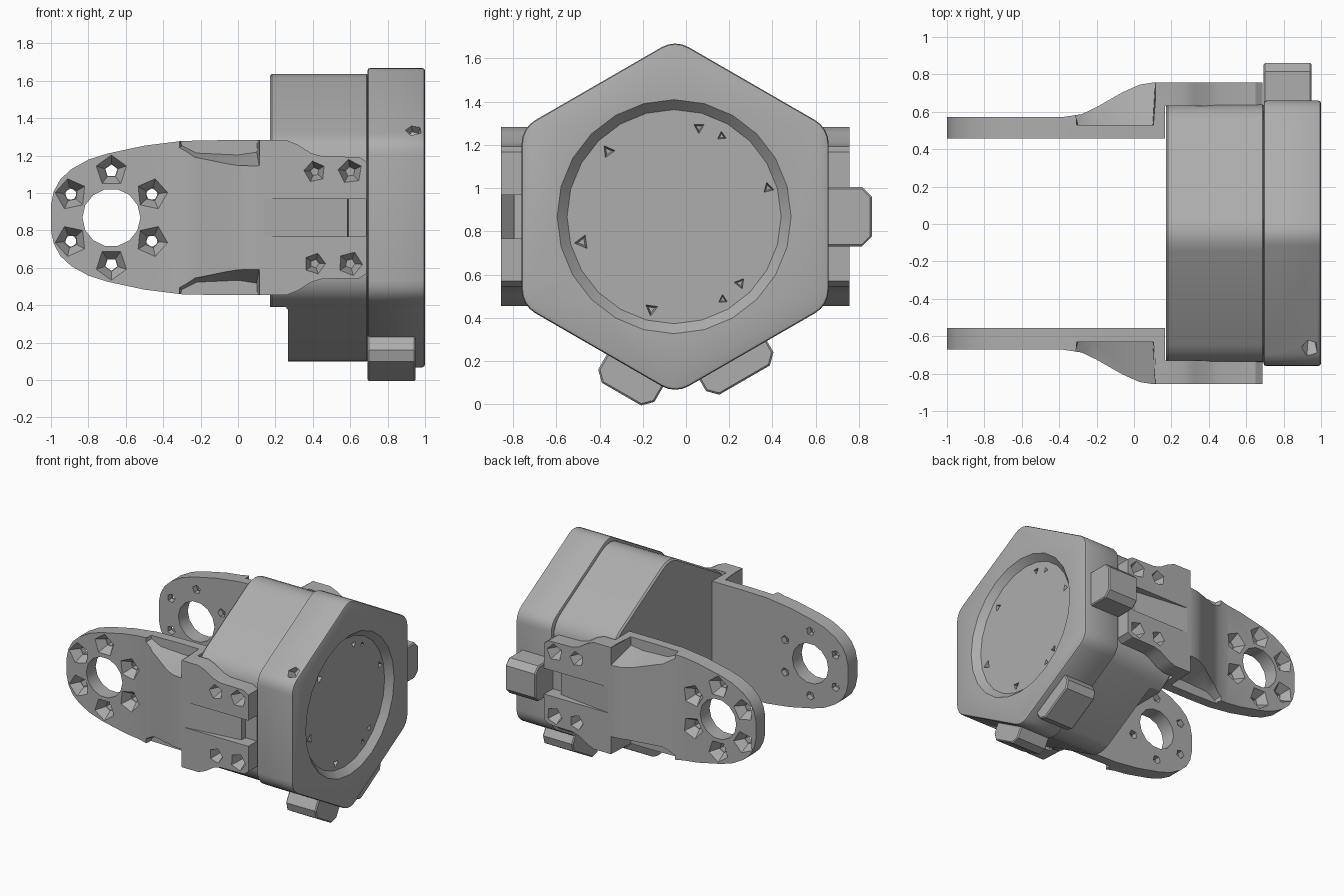
import bpy, bmesh, math
from mathutils import Vector, Matrix

if "Cube" in bpy.data.objects:
    bpy.data.objects.remove(bpy.data.objects["Cube"])

CY, CZ = -0.05, 0.868          # axis of the housing
grey = bpy.data.materials.new("grey_plastic")
grey.diffuse_color = (0.42, 0.42, 0.42, 1)
grey.use_nodes = True
grey.node_tree.nodes["Principled BSDF"].inputs["Base Color"].default_value = grey.diffuse_color


def prism(name, base, offset, top=None):
    """Solid from a closed outline swept by offset, optionally to a different end outline."""
    bm = bmesh.new()
    a = [bm.verts.new(Vector(p)) for p in base]
    b = [bm.verts.new(Vector(p) + Vector(offset)) for p in (top or base)]
    n = len(a)
    bm.faces.new(a)
    bm.faces.new(b[::-1])
    for i in range(n):
        bm.faces.new((a[i], b[i], b[(i + 1) % n], a[(i + 1) % n]))
    bmesh.ops.recalc_face_normals(bm, faces=bm.faces)
    me = bpy.data.meshes.new(name)
    bm.to_mesh(me)
    bm.free()
    me.materials.append(grey)
    ob = bpy.data.objects.new(name, me)
    bpy.context.collection.objects.link(ob)
    return ob


def apply_mods(ob):
    bpy.context.view_layer.update()
    dg = bpy.context.evaluated_depsgraph_get()
    me = bpy.data.meshes.new_from_object(ob.evaluated_get(dg))
    ob.modifiers.clear()
    ob.data = me


def boolean(ob, cutter, op='DIFFERENCE'):
    m = ob.modifiers.new("bool", 'BOOLEAN')
    m.operation, m.object, m.solver = op, cutter, 'EXACT'
    apply_mods(ob)
    bpy.data.objects.remove(cutter)


def bevel(ob, width, segments=1, angle=50):
    m = ob.modifiers.new("bevel", 'BEVEL')
    m.width, m.segments = width, segments
    m.limit_method, m.angle_limit = 'ANGLE', math.radians(angle)
    apply_mods(ob)


def smooth(ob):
    bpy.ops.object.select_all(action='DESELECT')
    ob.select_set(True)
    bpy.context.view_layer.objects.active = ob
    bpy.ops.object.shade_smooth_by_angle(angle=math.radians(28))


def frustum(p, direction, r1, r2, depth, n, turn=0.0):
    """Tapered cutter starting at p and narrowing along direction."""
    d = Vector(direction).normalized()
    rot = d.to_track_quat('Z', 'Y').to_matrix()

    def ring(r):
        return [Vector(p) + rot @ Vector((r * math.cos(turn + 2 * math.pi * i / n),
                                          r * math.sin(turn + 2 * math.pi * i / n), 0)) for i in range(n)]
    return prism("cutter", ring(r1), d * depth, ring(r2))


def hexagon(apothem, r, x):
    """Hexagon with rounded corners, point upward."""
    pts = []
    reach = (apothem - r) / math.cos(math.pi / 6)
    for k in range(6):
        a = math.pi / 2 + k * math.pi / 3
        for j in range(5):
            t = a + math.radians(-30 + 15 * j)
            pts.append((x, CY + reach * math.cos(a) + r * math.cos(t),
                        CZ + reach * math.sin(a) + r * math.sin(t)))
    return pts


# front housing with rounded rim and recessed round cover
front = prism("front_housing", hexagon(0.71, 0.125, 0.692), (0.308, 0, 0))
bevel(front, 0.015, 2)
boolean(front, frustum((1.001, CY - 0.005, CZ), (-1, 0, 0), 0.542, 0.495, 0.05, 24))
for y, z, r in ((-.36, 1.17, .035), (.06, 1.28, .03), (.165, 1.24, .025), (.38, 1.0, .03),
                (-.48, .75, .04), (-.16, .44, .035), (.17, .485, .025), (.25, .56, .03)):
    boolean(front, frustum((0.96, y, z), (-1, 0, 0), r, r * 0.5, 0.05, 3, y * 9))
c, s = math.cos(math.radians(150)), math.sin(math.radians(150))
boolean(front, frustum((0.94, -0.68, CZ + 0.48), (0, -c, -s), 0.05, 0.03, 0.09, 5))
smooth(front)

# rear body, stepped at the bottom of its back face
rear = prism("rear_body", hexagon(0.69, 0.18, 0.17), (0.53, 0, 0))
bevel(rear, 0.012, 1)
boolean(rear, prism("cutter", [(0.1, -1, -0.2), (0.268, -1, -0.2), (0.268, -1, 0.375),
                               (0.255, -1, 0.39), (0.1, -1, 0.39)], (0, 2, 0)))
smooth(rear)


# three plug sockets standing on the hexagon sides
def socket(name, angle, reach, shift, half):
    a = math.radians(angle)
    n, t = Vector((0, math.cos(a), math.sin(a))), Vector((0, -math.sin(a), math.cos(a)))
    o = Vector((0.692, CY, CZ))
    ch = 0.045
    outline = [(-half, 0.6), (-half, reach - ch), (-half + ch, reach),
               (half - ch, reach), (half, reach - ch), (half, 0.6)]
    ob = prism(name, [o + t * (u + shift) + n * v for u, v in outline], (0.258, 0, 0))
    bevel(ob, 0.008, 1, 60)
    smooth(ob)


socket("side_socket", 0, 0.91, 0.0, 0.137)
socket("lower_back_socket", -60, 0.815, -0.10, 0.18)
socket("lower_front_socket", -120, 0.835, 0.195, 0.15)


# mounting arms: a plan profile intersected with a side outline
def arm(name, side):
    def P(x, d, z):
        return (x, CY + side * d, z)
    plan = [(-1.1, .507), (.165, .507), (.165, .68), (.688, .68), (.688, .806), (.10, .806),
            (.03, .795), (-.06, .755), (-.2, .675), (-.28, .637), (-.38, .622), (-1.1, .622)]
    ob = prism(name, [P(x, d, 0.3) for x, d in plan], (0, 0, 1.2))
    half = [(-1, .07), (-.985, .14), (-.95, .205), (-.89, .26), (-.8, .31), (-.7, .342),
            (-.5, .385), (-.3, .41), (-.1, .414), (.26, .414), (.32, .39), (.39, .345),
            (.45, .328), (.65, .324), (.685, .30), (.72, .28)]
    outline = half + [(x, -h) for x, h in half[::-1]]
    boolean(ob, prism("cutter", [P(x, .4, CZ + h) for x, h in outline], (0, side * .6, 0)), 'INTERSECT')

    # side pockets behind the ramp
    for k in (-1, 1):
        outer = [P(x, .83, CZ + k * h) for x, h in
                 ((-.36, .33), (-.25, .275), (.0, .265), (.115, .27), (.115, .6), (-.36, .6))]
        inner = [P(x, .83, CZ + k * h) for x, h in
                 ((-.30, .385), (-.22, .345), (.0, .335), (.10, .35), (.115, .6), (-.36, .6))]
        boolean(ob, prism("cutter", outer, (0, -side * .25, 0), inner))

    # sloping groove on the mounting pad
    groove = [(.14, .83), (.14, .804), (.585, .745), (.59, .70), (.75, .70), (.75, .83)]
    boolean(ob, prism("cutter", [P(x, d, CZ - .1) for x, d in groove], (0, 0, .2)))

    # large eye with its ring of countersunk bolt holes
    inward = (0, -side, 0)
    boolean(ob, frustum(P(-.677, .7, CZ), inward, .155, .155, .3, 14))
    for k in range(6):
        a = math.radians(30 + 60 * k)
        p = (-.677 + .25 * math.cos(a), CZ + .25 * math.sin(a))
        boolean(ob, frustum(P(p[0], .6225, p[1]), inward, .085, .038, .07, 5, a))
        boolean(ob, frustum(P(p[0], .58, p[1]), inward, .034, .034, .2, 5, a))

    # pad bolt recesses
    for x, r in ((.41, .058), (.6, .066)):
        for k in (-1, 1):
            boolean(ob, frustum(P(x, .8065, CZ + k * .246), inward, r, r * .4, .09, 5, x * 7 + k))
    smooth(ob)


arm("front_arm", -1)
arm("back_arm", 1)
